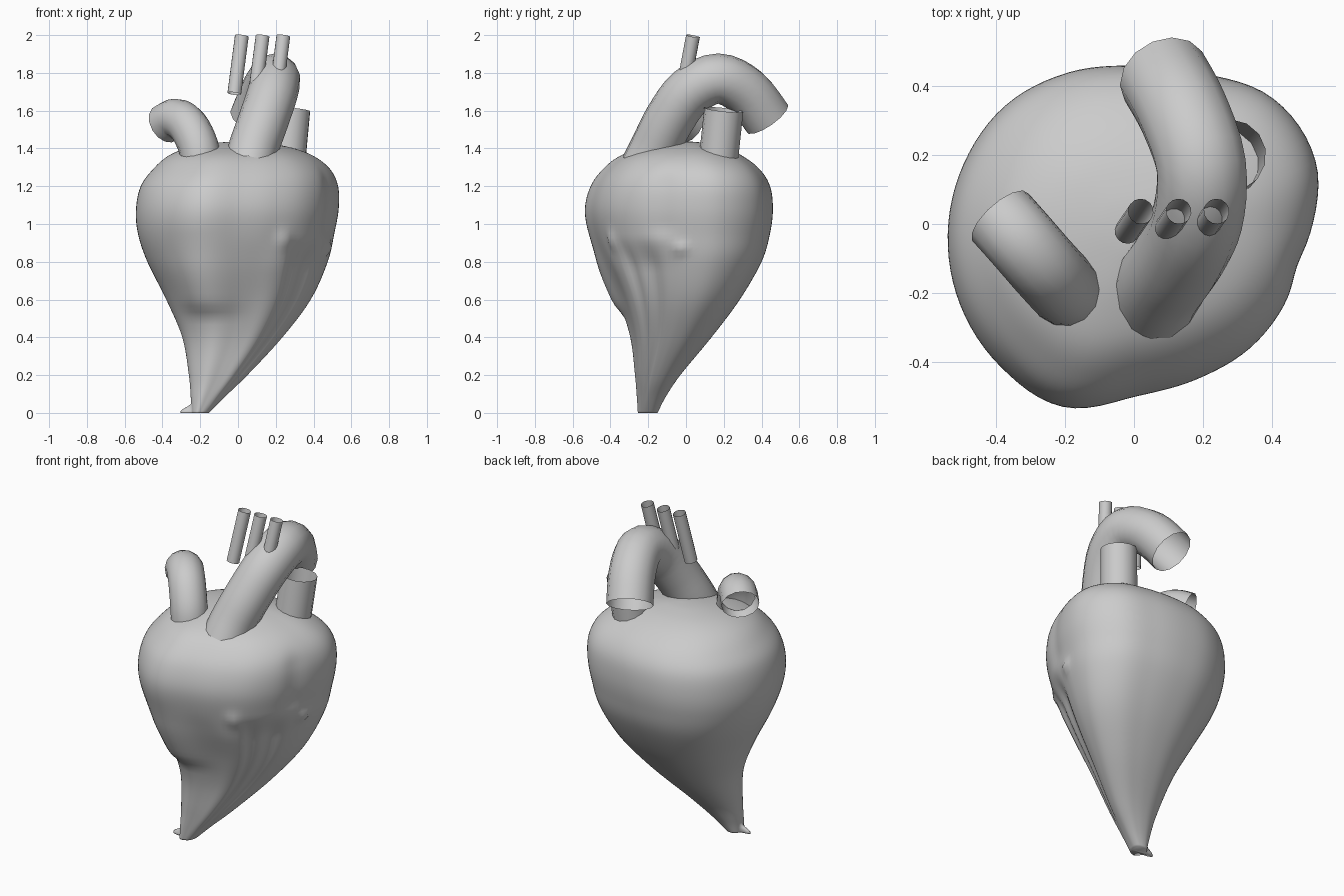
import bpy
import math
from mathutils import Vector

cube = bpy.data.objects.get("Cube")
if cube:
    bpy.data.objects.remove(cube, do_unlink=True)

grey = bpy.data.materials.new("plain grey")
grey.use_nodes = True
grey.diffuse_color = (0.6, 0.6, 0.6, 1)
grey.node_tree.nodes["Principled BSDF"].inputs["Base Color"].default_value = (0.6, 0.6, 0.6, 1)


def spline(points, t, closed=False):
    """Catmull-Rom point at t, where whole numbers fall on the given points."""
    n = len(points)
    i = math.floor(t) if closed else min(int(t), n - 2)
    f = t - i
    pick = (lambda k: points[k % n]) if closed else (lambda k: points[max(0, min(n - 1, k))])
    a, b, c, d = (Vector(pick(i + k)) for k in (-1, 0, 1, 2))
    return b + 0.5 * f * (c - a + f * (2 * a - 5 * b + 4 * c - d + f * (3 * (b - c) + d - a)))


def step(low, high, v):
    t = max(0.0, min(1.0, (v - low) / (high - low)))
    return t * t * (3 - 2 * t)


def bell(v, centre, width):
    return math.exp(-((v - centre) / width) ** 2)


def link(name, mesh):
    ob = bpy.data.objects.new(name, mesh)
    bpy.context.collection.objects.link(ob)
    mesh.materials.clear()
    mesh.materials.append(grey)
    mesh.shade_smooth()
    return ob


# Heart body: levels of (z, min x, max x, min y, max y)
LEVELS = [
    (0.00, -0.245, -0.155, -0.255, -0.15),
    (0.08, -0.25, -0.075, -0.26, -0.11),
    (0.20, -0.26, 0.05, -0.27, -0.03),
    (0.40, -0.295, 0.235, -0.295, 0.135),
    (0.60, -0.38, 0.385, -0.36, 0.285),
    (0.80, -0.48, 0.475, -0.455, 0.40),
    (0.95, -0.53, 0.51, -0.515, 0.445),
    (1.08, -0.54, 0.533, -0.535, 0.46),
    (1.20, -0.515, 0.53, -0.505, 0.445),
    (1.29, -0.45, 0.488, -0.44, 0.39),
    (1.36, -0.37, 0.40, -0.35, 0.30),
    (1.405, -0.26, 0.28, -0.22, 0.20),
    (1.43, -0.11, 0.14, -0.09, 0.09),
    (1.437, 0.01, 0.03, -0.01, 0.01),
]
# Radii of the lobed outline, anticlockwise from +x
OUTLINE = [0.505, 0.56, 0.56, 0.508, 0.492, 0.51, 0.53, 0.535,
           0.54, 0.545, 0.548, 0.546, 0.475, 0.46, 0.47, 0.48]
COLS, ROWS = 96, 78


def relief(deg, z):
    """Outward scale of the surface: furrows, ledge spikes and front bulge."""
    low = (1 - step(0.76, 0.94, z)) * step(0.0, 0.2, z)
    window = step(-54, -42, deg) * (1 - step(-25, 3, deg))
    s = 1 - low * window * (0.085 + 0.02 * math.cos(math.radians(deg * 14)))
    s += 0.03 * bell(deg, -62, 10) * low
    s += 0.045 * bell(deg, -57, 5) * bell(z, 0.91, 0.05)
    s += 0.05 * bell(deg, -1, 4) * bell(z, 0.87, 0.03)
    s += 0.12 * bell(deg, -116, 23) * step(0.49, 0.59, z) * (1 - step(0.6, 0.95, z))
    s -= 0.03 * bell(deg, -12, 9) * step(0.9, 1.0, z) * (1 - step(1.2, 1.35, z))
    s += 1.3 * bell(deg, 180, 10) * (1 - step(0, 0.05, z))
    return s


outline = []
for j in range(COLS):
    a = 2 * math.pi * j / COLS
    r = spline([(v, 0, 0) for v in OUTLINE], j * len(OUTLINE) / COLS, True).x
    outline.append((r * math.cos(a), r * math.sin(a)))
xs, ys = zip(*outline)
verts, faces = [], []
for i in range(ROWS + 1):
    z, x0, x1, y0, y1 = spline(LEVELS, i * (len(LEVELS) - 1) / ROWS)
    cx, cy = (x0 + x1) / 2, (y0 + y1) / 2
    for j, (x, y) in enumerate(outline):
        px = x0 + (x - min(xs)) / (max(xs) - min(xs)) * (x1 - x0)
        py = y0 + (y - min(ys)) / (max(ys) - min(ys)) * (y1 - y0)
        deg = 360 * j / COLS
        s = relief(deg - 360 if deg > 200 else deg, z)
        verts.append((cx + (px - cx) * s, cy + (py - cy) * s, max(z, 0)))
for i in range(ROWS):
    for j in range(COLS):
        k = (j + 1) % COLS
        faces.append((i * COLS + j, i * COLS + k, (i + 1) * COLS + k, (i + 1) * COLS + j))
faces.append(tuple(reversed(range(COLS))))
faces.append(tuple(range(ROWS * COLS, (ROWS + 1) * COLS)))
body = bpy.data.meshes.new("heart_body")
body.from_pydata(verts, [], faces)
link("heart_body", body)


# Open tubes swept along a smooth path
def tube(name, path, radius, per_span=4):
    curve = bpy.data.curves.new(name, "CURVE")
    curve.dimensions = "3D"
    curve.bevel_depth = radius
    curve.bevel_resolution = 5
    curve.use_fill_caps = False
    count = (len(path) - 1) * per_span + 1
    line = curve.splines.new("POLY")
    line.points.add(count - 1)
    for i, p in enumerate(line.points):
        p.co = (*spline(path, i / per_span), 1)
    temp = bpy.data.objects.new(name + "_path", curve)
    bpy.context.collection.objects.link(temp)
    graph = bpy.context.evaluated_depsgraph_get()
    mesh = bpy.data.meshes.new_from_object(temp.evaluated_get(graph))
    bpy.data.objects.remove(temp, do_unlink=True)
    mesh.name = name
    link(name, mesh)


tube("aorta_arch", [(0.06, -0.215, 1.30), (0.082, -0.165, 1.40), (0.135, -0.09, 1.55),
                    (0.185, 0.02, 1.70), (0.195, 0.17, 1.77), (0.145, 0.32, 1.70),
                    (0.085, 0.43, 1.56)], 0.133)
tube("pulmonary_trunk", [(-0.195, -0.195, 1.30), (-0.21, -0.18, 1.41), (-0.265, -0.12, 1.52),
                         (-0.33, -0.045, 1.557), (-0.388, 0.02, 1.53)], 0.107)
tube("rear_vein", [(0.25, 0.165, 1.28), (0.28, 0.20, 1.605)], 0.104, 1)

# Three branch vessels above the arch
for side, x, bottom in (("right", 0.02, 1.69), ("middle", 0.13, 1.74), ("left", 0.24, 1.80)):
    drop = 1.995 - bottom
    tube(side + "_branch", [(x - 0.13 * drop, 0.037 - 0.19 * drop, bottom), (x, 0.037, 1.995)], 0.037, 1)
